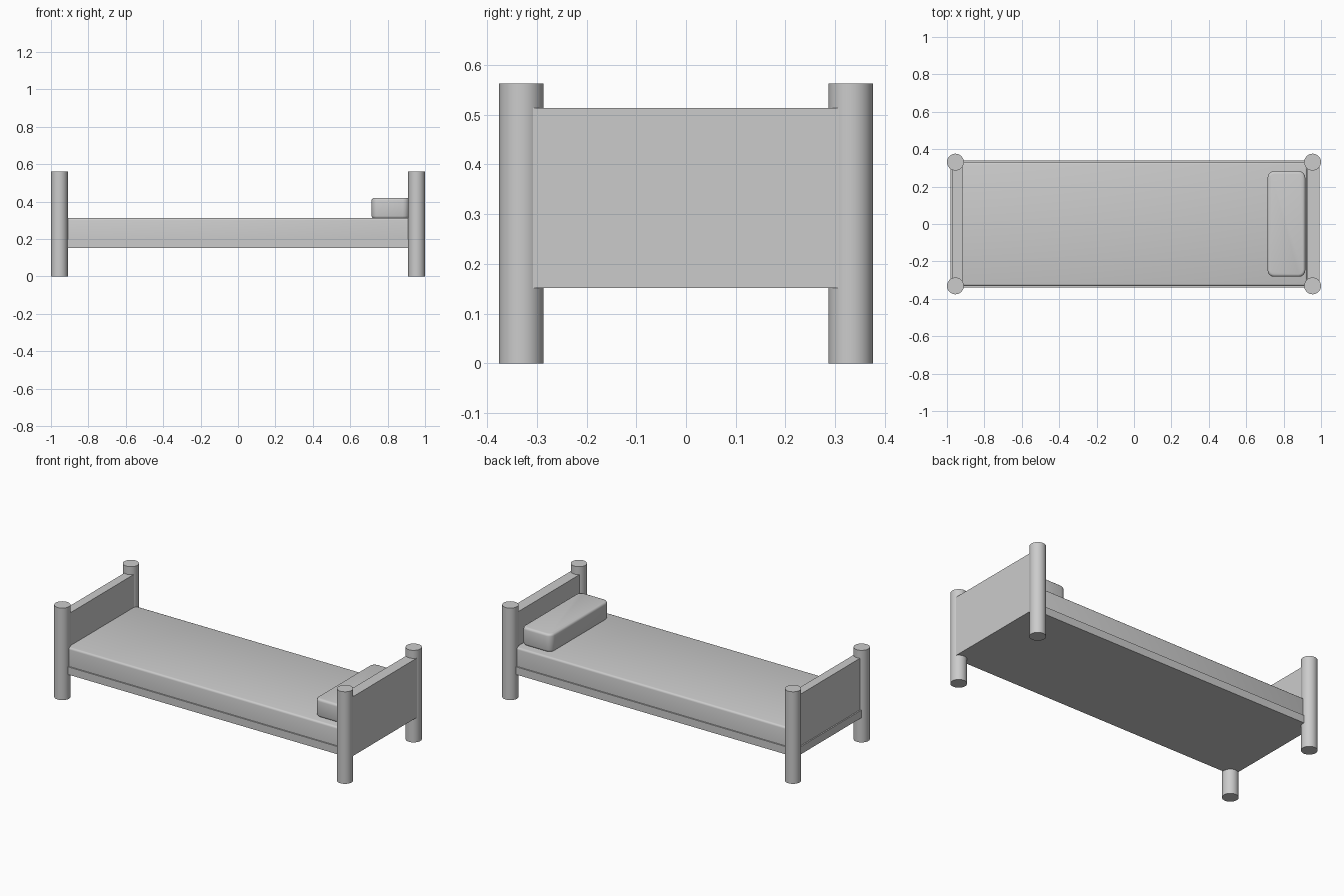
import bpy

if "Cube" in bpy.data.objects:
    bpy.data.objects.remove(bpy.data.objects["Cube"])


def smooth(obj, angle=0.6):
    bpy.ops.object.select_all(action='DESELECT')
    obj.select_set(True)
    bpy.context.view_layer.objects.active = obj
    bpy.ops.object.shade_smooth_by_angle(angle=angle)


def box(name, x, y, z):
    """Box from (min, max) ranges along each axis."""
    bpy.ops.mesh.primitive_cube_add(
        size=1, location=[(a + b) / 2 for a, b in (x, y, z)])
    obj = bpy.context.object
    obj.name = name
    obj.scale = [b - a for a, b in (x, y, z)]
    bpy.ops.object.transform_apply(location=False, rotation=False, scale=True)
    return obj


def bevel(obj, width, segments, keep=lambda a, b: True):
    """Round the edges selected by keep(a, b)."""
    attr = obj.data.attributes.new("bevel_weight_edge", 'FLOAT', 'EDGE')
    v = obj.data.vertices
    for e in obj.data.edges:
        a, b = (v[i].co for i in e.vertices)
        attr.data[e.index].value = 1.0 if keep(a, b) else 0.0
    mod = obj.modifiers.new("round_" + obj.name, 'BEVEL')
    mod.limit_method = 'WEIGHT'
    mod.width = width
    mod.segments = segments
    bpy.context.view_layer.objects.active = obj
    bpy.ops.object.modifier_apply(modifier=mod.name)
    obj.data.attributes.remove(obj.data.attributes["bevel_weight_edge"])


# Four round corner posts
for sx, end in ((-1, "foot"), (1, "head")):
    for sy, side in ((-1, "front"), (1, "back")):
        bpy.ops.mesh.primitive_cylinder_add(
            vertices=32, radius=0.045, depth=0.562,
            location=(sx * 0.955, sy * 0.331, 0.281))
        post = bpy.context.object
        post.name = f"{end}_{side}_post"
        smooth(post)

# Bed base and end boards
box("bed_base", (-0.98, 0.985), (-0.34, 0.34), (0.151, 0.198))
box("headboard", (0.927, 0.993), (-0.335, 0.335), (0.151, 0.513))
box("footboard", (-0.972, -0.918), (-0.335, 0.335), (0.19, 0.513))

# Mattress with softened top edges
mattress = box("mattress", (-0.93, 0.926), (-0.332, 0.332), (0.198, 0.312))
bevel(mattress, 0.012, 3, lambda a, b: a.z + b.z > 0.05 or abs(a.z - b.z) > 0.05)
smooth(mattress)

# Pillow with rounded corners
pillow = box("pillow", (0.714, 0.916), (-0.282, 0.282), (0.309, 0.42))
bevel(pillow, 0.035, 4, lambda a, b: abs(a.z - b.z) > 0.05)
bevel(pillow, 0.014, 3, lambda a, b: abs(a.z - b.z) < 0.001)
smooth(pillow)
